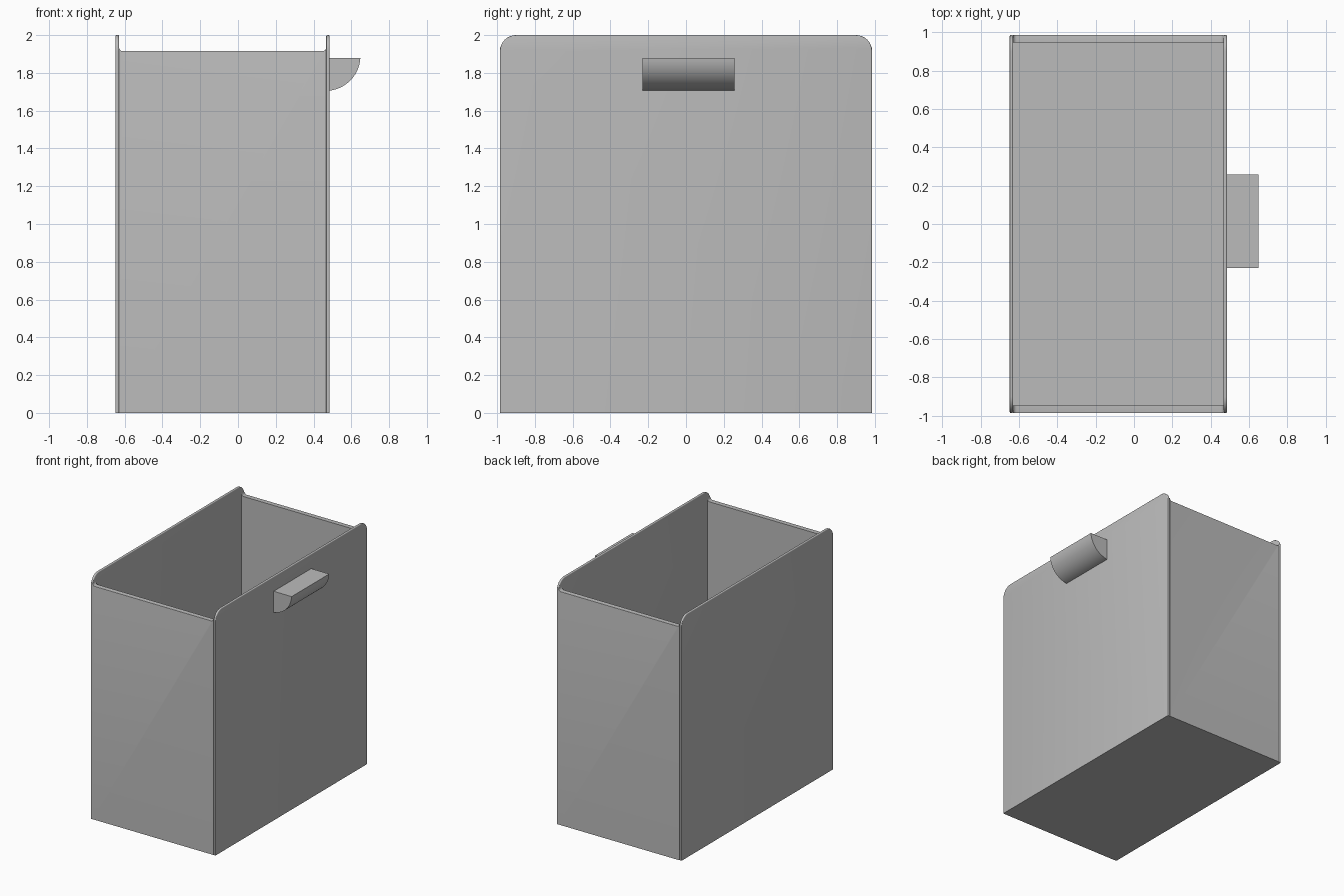
import bpy, bmesh, math
from mathutils import Vector

cube = bpy.data.objects.get("Cube")
if cube:
    bpy.data.objects.remove(cube, do_unlink=True)

grey = bpy.data.materials.new("plain grey")
grey.use_nodes = True
GREY = (0.5, 0.5, 0.5, 1)
grey.diffuse_color = GREY
grey.node_tree.nodes["Principled BSDF"].inputs["Base Color"].default_value = GREY

X0, X1, Y, TOP, RIM = -0.648, 0.485, 0.985, 2.0, 1.915
SIDE, END, FLOOR = 0.018, 0.04, 0.02


def arc(cx, cy, r, start, end, steps=8):
    angles = [math.radians(start + (end - start) * i / steps) for i in range(steps + 1)]
    return [(cx + r * math.cos(a), cy + r * math.sin(a)) for a in angles]


def prism(name, profile, axis, lo, hi, bevel=0, pick=None, segments=4):
    """Extrude a profile along x or y, rounding the edges chosen by pick."""
    def place(p, t):
        return Vector((t, p[0], p[1])) if axis == "x" else Vector((p[0], t, p[1]))
    bm = bmesh.new()
    face = bm.faces.new([bm.verts.new(place(p, lo)) for p in profile])
    new = bmesh.ops.extrude_face_region(bm, geom=[face])["geom"]
    shift = place((0, 0), hi - lo)
    bmesh.ops.translate(bm, vec=shift, verts=[v for v in new if isinstance(v, bmesh.types.BMVert)])
    bmesh.ops.recalc_face_normals(bm, faces=bm.faces)
    if bevel:
        edges = [e for e in bm.edges if pick(e)]
        bmesh.ops.bevel(bm, geom=edges, offset=bevel, segments=segments,
                        profile=0.5, affect="EDGES", clamp_overlap=True)
    mesh = bpy.data.meshes.new(name)
    bm.to_mesh(mesh)
    bm.free()
    mesh.materials.append(grey)
    obj = bpy.data.objects.new(name, mesh)
    bpy.context.collection.objects.link(obj)
    bpy.ops.object.select_all(action="DESELECT")
    obj.select_set(True)
    bpy.context.view_layer.objects.active = obj
    bpy.ops.object.shade_smooth_by_angle(angle=math.radians(35))
    return obj


# Tall side panels with rounded top corners and softened outlines
radius = TOP - RIM
panel = [(-Y, 0), (Y, 0)]
panel += arc(Y - radius, RIM, radius, 0, 90) + arc(radius - Y, RIM, radius, 90, 180)


def panel_outline(e):
    a, b = (v.co for v in e.verts)
    return abs(a.x - b.x) < 1e-5 and max(a.z, b.z) > 0.01


for name, lo in (("right_panel", X0), ("left_panel", X1 - SIDE)):
    prism(name, panel, "x", lo, lo + SIDE, 0.006, panel_outline, 3)

# Lower end walls, filleted into the panels, with a rounded outer rim
a, b, f = X0 + SIDE, X1 - SIDE, 0.02
wall = [(a, 0), (b, 0)]
wall += arc(b - f, RIM + f, f, 0, -90, 5) + arc(a + f, RIM + f, f, -90, -180, 5)


def outer_rim(e):
    return all(abs(v.co.y) > Y - 0.01 and v.co.z > 1 for v in e.verts)


prism("front_wall", wall, "y", -Y, -Y + END, 0.018, outer_rim)
prism("back_wall", wall, "y", Y - END, Y, 0.018, outer_rim)

# Bottom plate
prism("floor", [(a, 0), (b, 0), (b, FLOOR), (a, FLOOR)], "y", -Y + END, Y - END)

# Handle: flat top and curved underside
cx, cz, r = X1 - 0.021, 1.889, 0.184
grip = [(X1, 1.88)] + arc(cx, cz, r, -83.5, -3, 14)
prism("handle", grip, "y", -0.23, 0.257)
